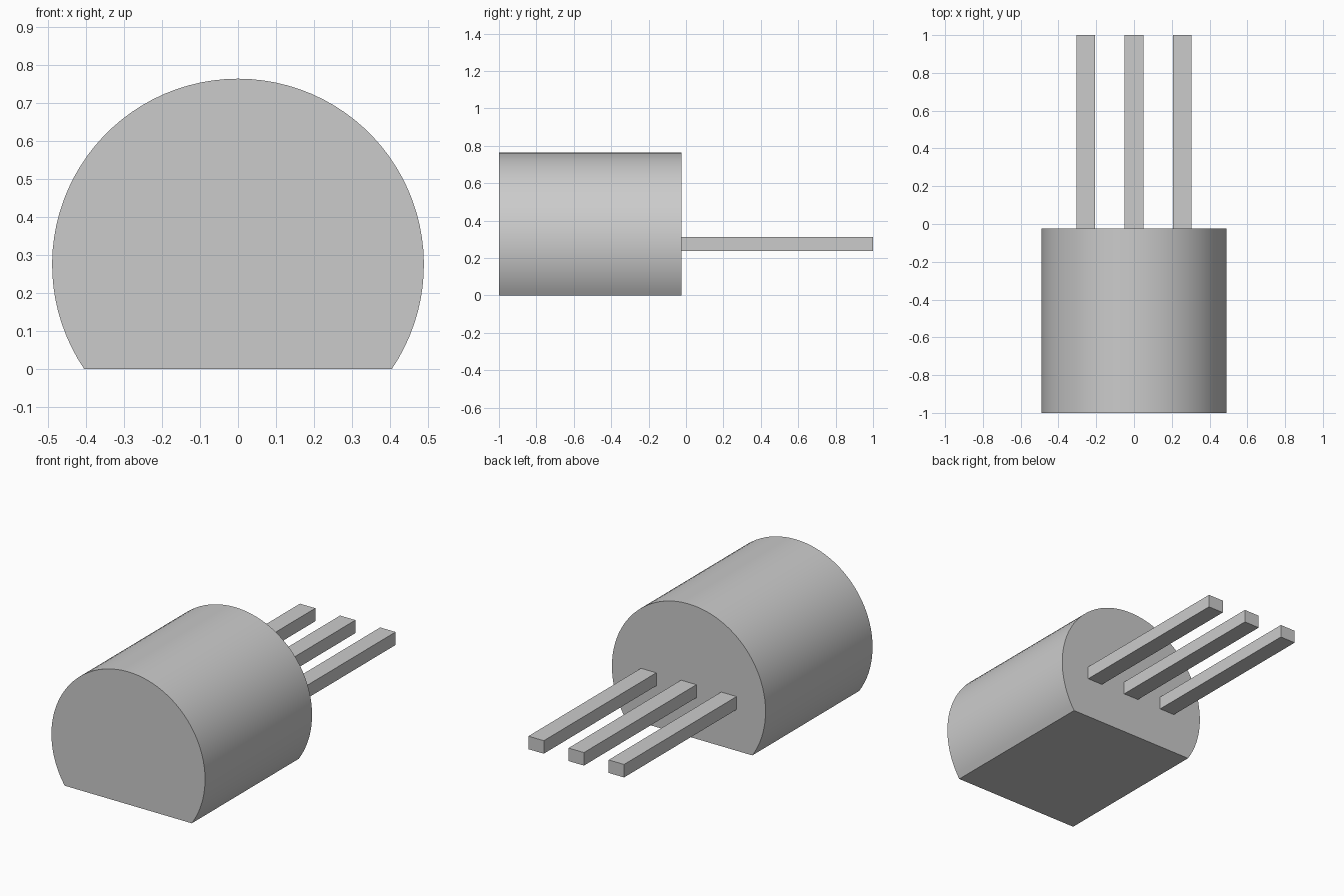
import bpy, bmesh, math

if "Cube" in bpy.data.objects:
    bpy.data.objects.remove(bpy.data.objects["Cube"])

RADIUS, AXIS_Z = 0.49, 0.275
Y_FRONT, Y_BACK, Y_TIP = -1.0, -0.025, 1.0


def extruded(name, profile, y0, y1):
    """Extrude an (x, z) outline along y into a closed solid."""
    bm = bmesh.new()
    face = bm.faces.new([bm.verts.new((x, y0, z)) for x, z in profile])
    new = bmesh.ops.extrude_face_region(bm, geom=[face])["geom"]
    bmesh.ops.translate(bm, vec=(0, y1 - y0, 0),
                        verts=[g for g in new if isinstance(g, bmesh.types.BMVert)])
    bmesh.ops.recalc_face_normals(bm, faces=bm.faces)
    mesh = bpy.data.meshes.new(name)
    bm.to_mesh(mesh)
    bm.free()
    obj = bpy.data.objects.new(name, mesh)
    bpy.context.collection.objects.link(obj)
    return obj


# Round case with a flat underside
start = -math.asin(AXIS_Z / RADIUS)
sweep = math.pi - 2 * start
steps = 64
outline = []
for i in range(steps + 1):
    a = start + sweep * i / steps
    outline.append((RADIUS * math.cos(a), AXIS_Z + RADIUS * math.sin(a)))
case = extruded("case", outline, Y_FRONT, Y_BACK)
bpy.context.view_layer.objects.active = case
case.select_set(True)
bpy.ops.object.shade_smooth_by_angle(angle=math.radians(30))

# Three rectangular leads, seated slightly in the case
HW, HH = 0.049, 0.0375
for name, x in (("lead_left", -0.256), ("lead_middle", 0.0), ("lead_right", 0.256)):
    rect = [(x + sx * HW, AXIS_Z + sz * HH)
            for sx, sz in ((-1, -1), (1, -1), (1, 1), (-1, 1))]
    extruded(name, rect, Y_BACK - 0.01, Y_TIP)
